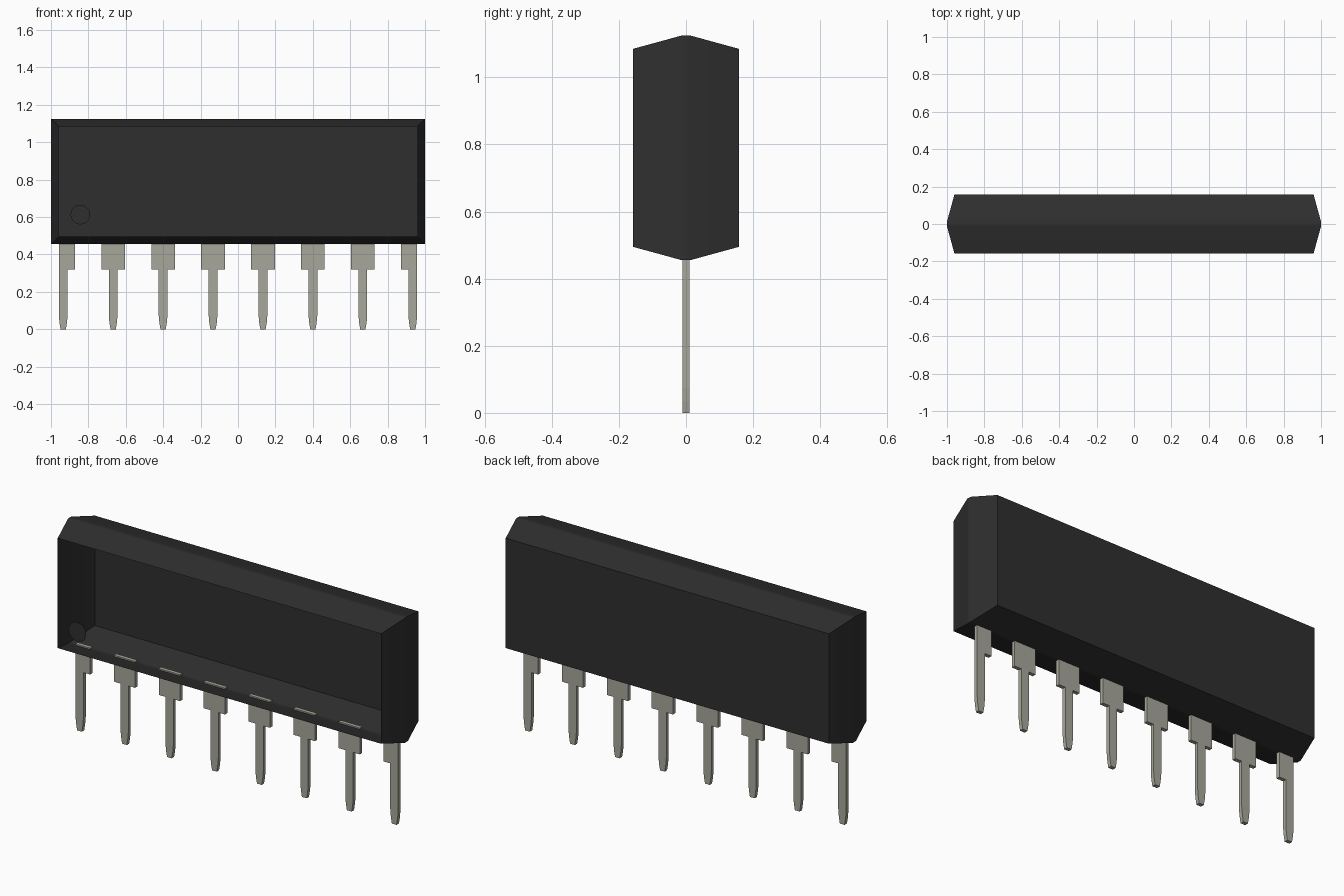
import bpy
import bmesh
import math

cube = bpy.data.objects.get("Cube")
if cube:
    bpy.data.objects.remove(cube, do_unlink=True)


def make_material(name, rgb):
    mat = bpy.data.materials.new(name)
    mat.use_nodes = True
    colour = (*rgb, 1.0)
    mat.diffuse_color = colour
    mat.node_tree.nodes["Principled BSDF"].inputs["Base Color"].default_value = colour
    return mat


def finish(bm, name, mat):
    mesh = bpy.data.meshes.new(name)
    bm.to_mesh(mesh)
    bm.free()
    mesh.materials.append(mat)
    obj = bpy.data.objects.new(name, mesh)
    bpy.context.collection.objects.link(obj)
    return obj


black = make_material("black plastic", (0.028, 0.028, 0.028))
metal = make_material("dull tin", (0.39, 0.39, 0.33))

HALF_DEPTH = 0.158
MID_Z = 0.79

# Housing: hollow shell, open at the front, with a narrow ridge round its middle
bm = bmesh.new()
sections = [(-HALF_DEPTH, 0.96, 0.295), (-0.012, 1.0, 0.335),
            (0.012, 1.0, 0.335), (HALF_DEPTH, 0.96, 0.295)]
rings = []
for y, hx, hz in sections:
    corners = [(-hx, -hz), (hx, -hz), (hx, hz), (-hx, hz)]
    rings.append([bm.verts.new((x, y, MID_Z + z)) for x, z in corners])
for a, b in zip(rings, rings[1:]):
    for i in range(4):
        j = (i + 1) % 4
        bm.faces.new((a[i], a[j], b[j], b[i]))
bm.faces.new(rings[-1][::-1])
bm.normal_update()
back = max(bm.faces, key=lambda f: f.calc_center_median().y)
if back.normal.y < 0:
    back.normal_flip()
for f in bm.faces:
    c = f.calc_center_median()
    if f is not back and f.normal.x * c.x + f.normal.z * (c.z - MID_Z) < 0:
        f.normal_flip()
    f.smooth = True
for e in bm.edges:
    e.smooth = len(e.link_faces) == 2 and e.calc_face_angle() < math.radians(30)
housing = finish(bm, "housing", black)
housing.modifiers.new("ridge shading", "WEIGHTED_NORMAL").keep_sharp = True

# First-pin marker: thin round disc in the plane of the opening
bm = bmesh.new()
bmesh.ops.create_circle(bm, cap_ends=True, segments=32, radius=0.052)
marker = finish(bm, "first_pin_marker", black)
marker.location = (-0.843, -HALF_DEPTH, 0.613)
marker.rotation_euler.x = math.pi / 2

# Pins: flat stamped legs with a shoulder and a tapered tip
LEG = [(0.014, 0.0), (0.02, 0.035), (0.0235, 0.075), (0.0235, 0.32)]
SHOULDER = [(0.063, 0.32), (0.063, 0.462)]
STUB = [(0.0235, 0.462)]
THICK = 0.02


def make_pin(name, x, left_shoulder, right_shoulder):
    right = LEG + (SHOULDER if right_shoulder else STUB)
    left = LEG + (SHOULDER if left_shoulder else STUB)
    outline = right + [(-px, z) for px, z in reversed(left)]
    bm = bmesh.new()
    face = bm.faces.new([bm.verts.new((x + px, -THICK / 2, z)) for px, z in outline])
    extruded = bmesh.ops.extrude_face_region(bm, geom=[face])["geom"]
    moved = [v for v in extruded if isinstance(v, bmesh.types.BMVert)]
    bmesh.ops.translate(bm, verts=moved, vec=(0, THICK, 0))
    bmesh.ops.recalc_face_normals(bm, faces=bm.faces)
    finish(bm, name, metal)


COUNT = 8
for i in range(COUNT):
    x = (i - (COUNT - 1) / 2) * 0.267
    make_pin(f"pin_{i + 1}", x, i > 0, i < COUNT - 1)
